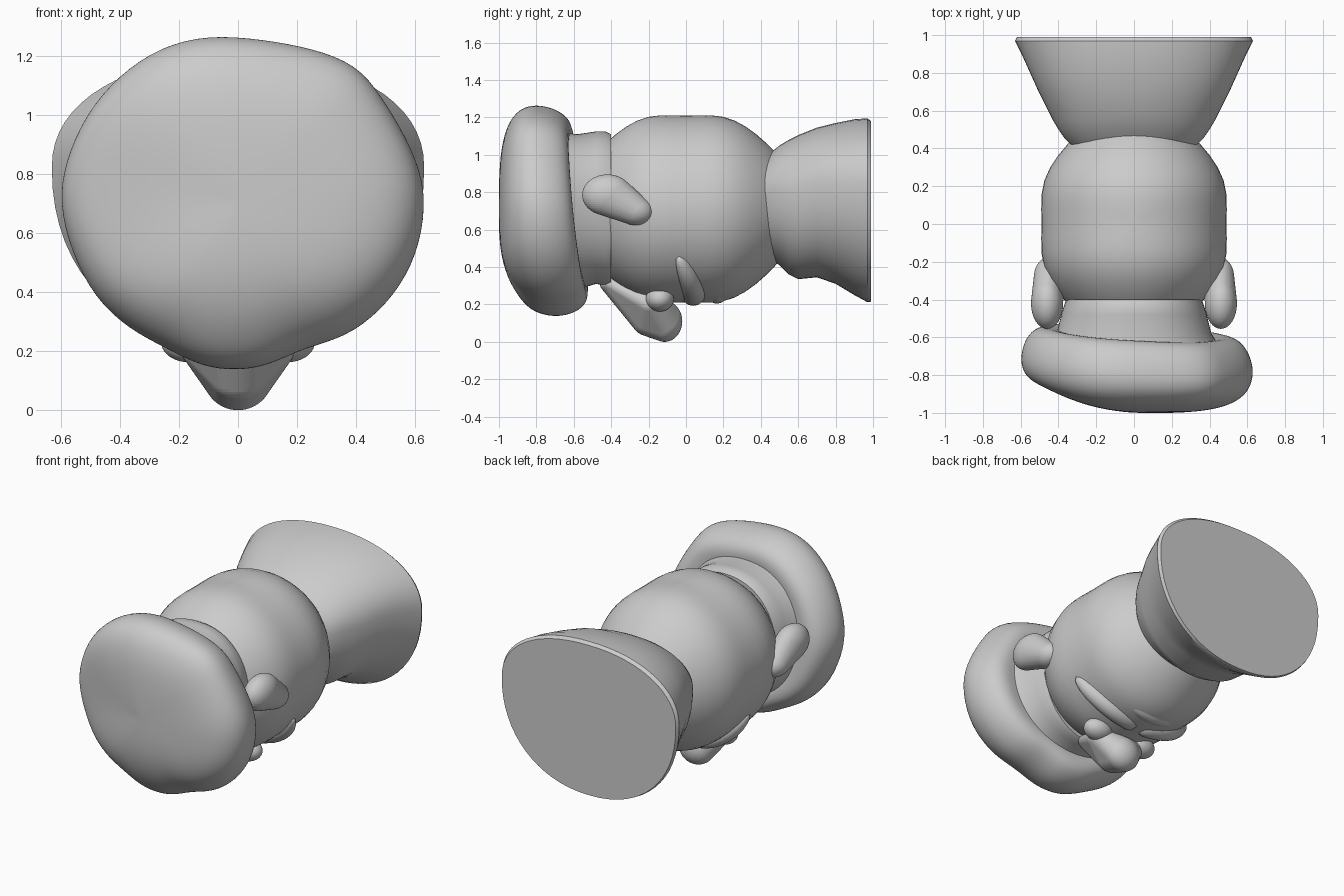
import bpy, bmesh, math
from mathutils import Matrix

if "Cube" in bpy.data.objects:
    bpy.data.objects.remove(bpy.data.objects["Cube"])


def finish(name, bm, subsurf=0, angle=40):
    bmesh.ops.recalc_face_normals(bm, faces=bm.faces[:])
    me = bpy.data.meshes.new(name)
    bm.to_mesh(me)
    bm.free()
    ob = bpy.data.objects.new(name, me)
    bpy.context.collection.objects.link(ob)
    if subsurf:
        m = ob.modifiers.new("smooth", 'SUBSURF')
        m.levels = m.render_levels = subsurf
    bpy.ops.object.select_all(action='DESELECT')
    ob.select_set(True)
    bpy.context.view_layer.objects.active = ob
    bpy.ops.object.shade_smooth_by_angle(angle=math.radians(angle))
    return ob


def loft(name, rings, subsurf=0, angle=40):
    """Skin a list of equal-length point loops and cap both ends."""
    bm = bmesh.new()
    loops = [[bm.verts.new(p) for p in r] for r in rings]
    n = len(loops[0])
    for a, b in zip(loops, loops[1:]):
        for i in range(n):
            j = (i + 1) % n
            bm.faces.new((a[i], a[j], b[j], b[i]))
    bm.faces.new(loops[0])
    bm.faces.new(loops[-1])
    return finish(name, bm, subsurf, angle)


def ball(bm, c, r, tilt=0.0):
    mat = Matrix.Translation(c) @ Matrix.Rotation(tilt, 4, 'X') @ Matrix.Diagonal((*r, 1))
    bmesh.ops.create_uvsphere(bm, u_segments=48, v_segments=28, radius=1, matrix=mat)


def hull(bm):
    """Wrap everything in bm in one convex skin."""
    res = bmesh.ops.convex_hull(bm, input=bm.verts[:])
    inner = {g for g in res["geom_interior"] + res["geom_unused"] if isinstance(g, bmesh.types.BMVert)}
    bmesh.ops.delete(bm, geom=list(inner), context='VERTS')


def egg_ring(y, w, lo, hi, mid=0.62, p=0.92, n=64):
    """Rounded cross-section whose widest point sits at fraction mid of its height."""
    zc = lo + (hi - lo) * mid
    pts = []
    for i in range(n):
        t = 2 * math.pi * i / n
        c, s = math.cos(t), math.sin(t)
        x = math.copysign(abs(c) ** p, c) * w
        z = math.copysign(abs(s) ** p, s) * ((hi - zc) if s > 0 else (zc - lo))
        pts.append((x, y, zc + z))
    return pts


# head: slightly barrel-shaped egg
bm = bmesh.new()
ball(bm, (0, 0, 0.71), (0.49, 0.6, 0.5))
for v in bm.verts:
    swell = 1 + 0.05 * math.sin(math.pi * min(1, abs(v.co.y) / 0.5)) ** 2
    v.co.x *= swell
    v.co.z = 0.71 + (v.co.z - 0.71) * swell
finish("head", bm)

# neck and shoulders, flat cut at the far end
loft("shoulders", [egg_ring(*r) for r in (
    (0.42, 0.335, 0.46, 0.985), (0.45, 0.365, 0.44, 1.01), (0.50, 0.40, 0.41, 1.05),
    (0.55, 0.43, 0.36, 1.08), (0.60, 0.455, 0.335, 1.105), (0.70, 0.505, 0.345, 1.145),
    (0.80, 0.55, 0.31, 1.17), (0.90, 0.595, 0.25, 1.19), (0.97, 0.63, 0.212, 1.195),
    (0.99, 0.62, 0.215, 1.18))])

# hat band
loft("hat_band", [egg_ring(*r, mid=0.5) for r in (
    (-0.40, 0.36, 0.31, 1.11), (-0.43, 0.37, 0.30, 1.125), (-0.48, 0.385, 0.31, 1.125),
    (-0.58, 0.41, 0.28, 1.11), (-0.66, 0.46, 0.26, 1.12))])

# puffy hat crown: irregular outline swept through scaled rings
outline = [(-0.1, 1.265), (0.08, 1.25), (0.25, 1.22), (0.4, 1.165), (0.48, 1.06), (0.56, 0.93),
           (0.63, 0.77), (0.62, 0.6), (0.57, 0.46), (0.48, 0.34), (0.36, 0.25), (0.22, 0.215),
           (0.1, 0.155), (0, 0.14), (-0.12, 0.15), (-0.25, 0.22), (-0.36, 0.275), (-0.48, 0.38),
           (-0.56, 0.54), (-0.6, 0.7), (-0.58, 0.84), (-0.51, 1.0), (-0.4, 1.13), (-0.26, 1.225)]
rings = []
for s, y in ((0.6, -0.60), (0.76, -0.57), (0.88, -0.58), (0.96, -0.63), (1.005, -0.70),
             (1.015, -0.77), (0.985, -0.85), (0.92, -0.91), (0.82, -0.955), (0.65, -0.985),
             (0.4, -1.0), (0.1, -1.003)):
    ring = []
    for x, z in outline:
        px, pz = 0.01 + (x - 0.01) * s, 0.71 + (z - 0.71) * s
        front = max(0.0, min(1.0, (-y - 0.75) / 0.2))
        dy = -(0.1 * (pz - 0.71) + 0.06 * px) * (1 - front)
        dent = math.exp(-((px + 0.5) / 0.28) ** 2 - ((pz - 0.68) / 0.4) ** 2)
        # soft scoop along the lower front edge
        low = math.exp(-((pz - 0.2) / 0.16) ** 2) * front
        ring.append((px, y + dy + 0.1 * front * dent + 0.06 * low, pz))
    rings.append(ring)
loft("hat_crown", rings, subsurf=2, angle=80)

# paired parts: ears, nostrils, moustache wings
for side, sx in (("left", -1), ("right", 1)):
    bm = bmesh.new()
    ball(bm, (sx * 0.46, -0.42, 0.785), (0.085, 0.135, 0.11))
    ball(bm, (sx * 0.45, -0.28, 0.705), (0.08, 0.105, 0.08), -0.2)
    hull(bm)
    finish("ear_" + side, bm, angle=60)

    bm = bmesh.new()
    ball(bm, (sx * 0.165, -0.14, 0.23), (0.095, 0.075, 0.068))
    finish("nostril_" + side, bm)

    # tapering chain of rings following the face outwards from the nose
    path = [(0.0, 0.03, 0.23, 0.055), (0.10, 0.045, 0.24, 0.06), (0.20, 0.045, 0.265, 0.065),
            (0.30, 0.025, 0.32, 0.06), (0.38, -0.005, 0.39, 0.05), (0.425, -0.04, 0.46, 0.02)]
    angles = [2 * math.pi * i / 12 for i in range(12)]
    loft("moustache_" + side,
         [[(sx * (x + 0.5 * r * math.sin(t)), y + r * math.cos(t), z - 0.8 * r * math.sin(t))
           for t in angles] for x, y, z, r in path], subsurf=1, angle=80)

# nose: bulbous tip tapering to a narrow bridge
bm = bmesh.new()
ball(bm, (0, -0.115, 0.11), (0.115, 0.095, 0.11))
for x in (-0.12, 0.12):
    ball(bm, (x, -0.18, 0.2), (0.07, 0.08, 0.06))
ball(bm, (0, -0.2, 0.14), (0.11, 0.1, 0.11))
ball(bm, (0, -0.4, 0.31), (0.09, 0.06, 0.05))
hull(bm)
finish("nose", bm, angle=60)

# chin, sloping back to the neck
bm = bmesh.new()
ball(bm, (0, 0.165, 0.3), (0.2, 0.075, 0.095))
ball(bm, (0, 0.36, 0.46), (0.24, 0.12, 0.12))
hull(bm)
finish("chin", bm, angle=60)
